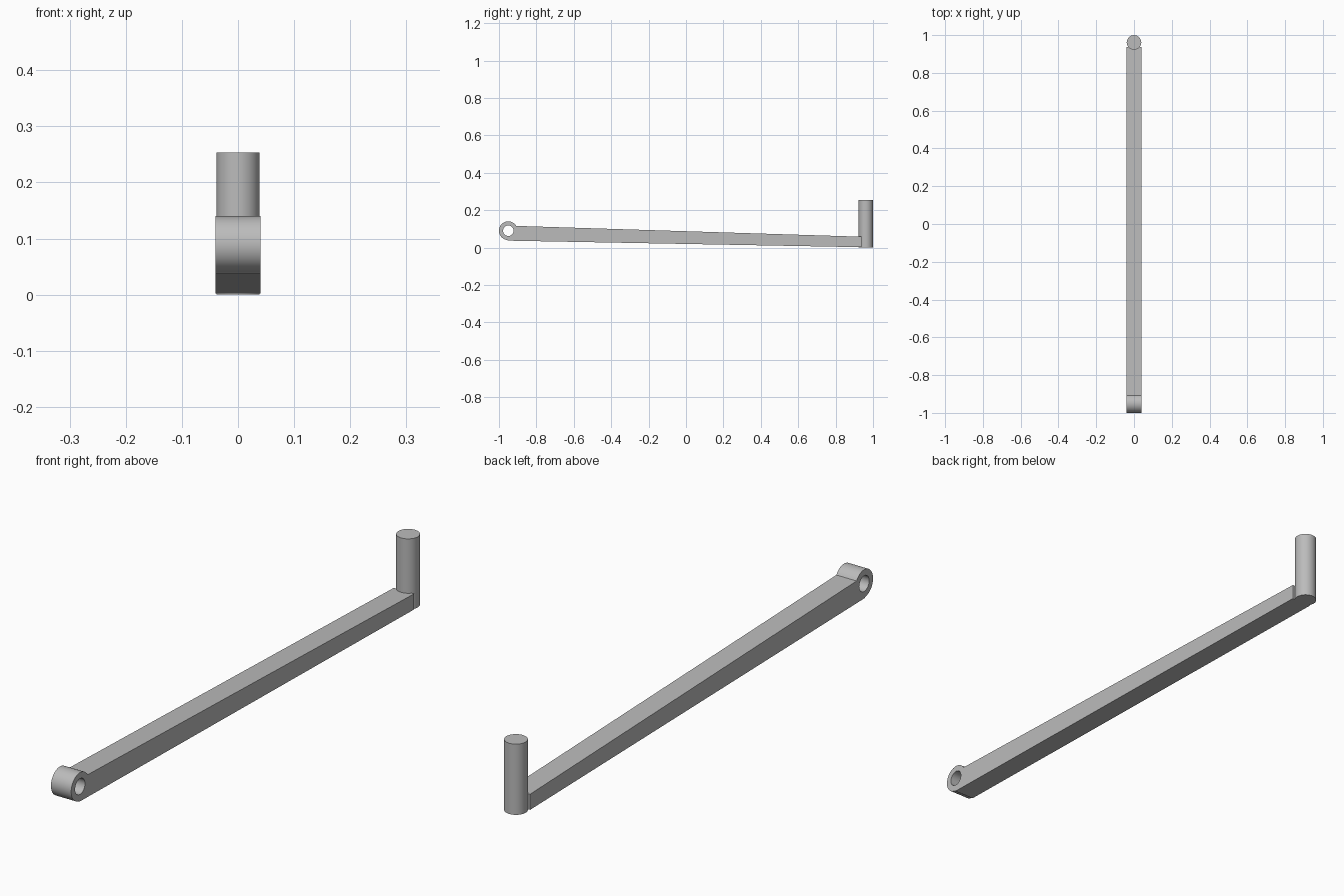
import bpy
import bmesh
from math import cos, sin, radians, tau
from mathutils import Matrix

cube = bpy.data.objects.get("Cube")
if cube:
    bpy.data.objects.remove(cube, do_unlink=True)

# Single grey material
grey = bpy.data.materials.new("plain_grey")
grey.use_nodes = True
GREY = (0.5, 0.5, 0.5, 1)
grey.diffuse_color = GREY
grey.node_tree.nodes["Principled BSDF"].inputs["Base Color"].default_value = GREY

HALF_WIDTH = 0.04
HUB_Y, HUB_Z, HUB_R, HOLE_R = -0.95, 0.09, 0.05, 0.028
PIN_Y, PIN_R, PIN_TOP = 0.961, 0.0385, 0.253


def arc(radius, start, end, steps):
    """Points (y, z) on an arc around the hub centre, angles in degrees."""
    angles = [radians(start + (end - start) * i / steps) for i in range(steps + 1)]
    return [(HUB_Y + radius * cos(a), HUB_Z + radius * sin(a)) for a in angles]


def select_only(obj):
    bpy.ops.object.select_all(action='DESELECT')
    obj.select_set(True)
    bpy.context.view_layer.objects.active = obj


def finish(obj):
    obj.data.materials.clear()
    obj.data.materials.append(grey)
    select_only(obj)
    bpy.ops.object.shade_smooth_by_angle(angle=radians(30))


# Lever arm: tapered bar and eye hub in one side profile with a round hole
outline = arc(HUB_R, 31, 262, 48) + [(-0.952, 0.037), (0.938, 0.002), (0.938, 0.058)]
hole = arc(HOLE_R, 0, 360, 40)[:-1]

curve = bpy.data.curves.new("lever_arm", 'CURVE')
curve.dimensions = '2D'
curve.fill_mode = 'BOTH'
curve.extrude = HALF_WIDTH
for loop in (outline, hole):
    spline = curve.splines.new('POLY')
    spline.points.add(len(loop) - 1)
    for point, (y, z) in zip(spline.points, loop):
        point.co = (y, z, 0, 1)
    spline.use_cyclic_u = True
arm = bpy.data.objects.new("lever_arm", curve)
bpy.context.collection.objects.link(arm)
select_only(arm)
bpy.ops.object.convert(target='MESH')
arm = bpy.context.object

# Stand the profile up: drawn x, y become y, z and its thickness runs along x
arm.data.transform(Matrix(((0, 0, 1, 0), (1, 0, 0, 0), (0, 1, 0, 0), (0, 0, 0, 1))))
bm = bmesh.new()
bm.from_mesh(arm.data)
bmesh.ops.remove_doubles(bm, verts=bm.verts, dist=0.0001)
bmesh.ops.recalc_face_normals(bm, faces=bm.faces)
bm.to_mesh(arm.data)
bm.free()
finish(arm)

# Upright pin at the rear end
bpy.ops.mesh.primitive_cylinder_add(vertices=48, radius=PIN_R, depth=PIN_TOP,
                                    location=(0, PIN_Y, PIN_TOP / 2))
pin = bpy.context.object
pin.name = "upright_pin"
finish(pin)
